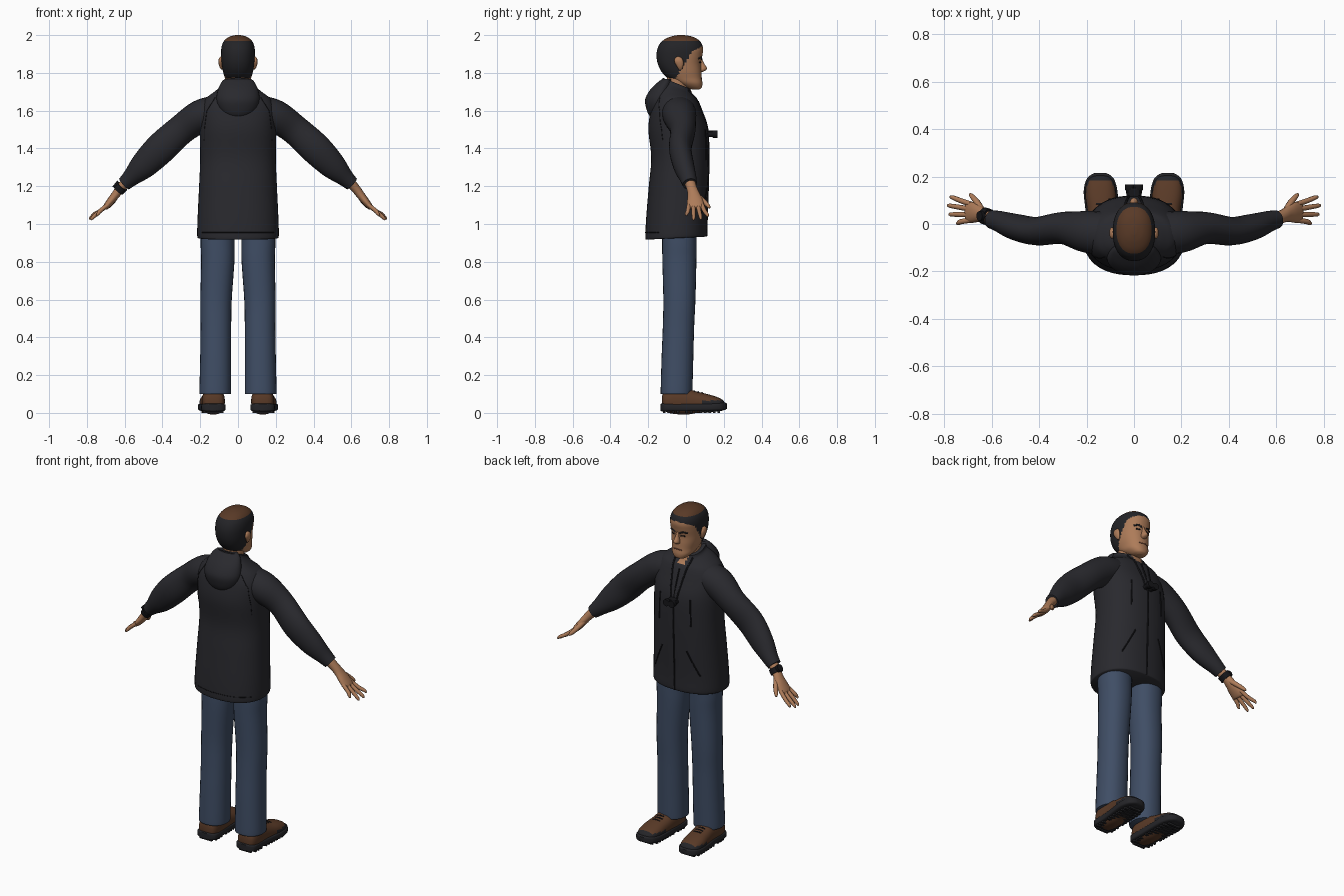
import bpy, bmesh, math
from mathutils import Vector
from mathutils.bvhtree import BVHTree

if "Cube" in bpy.data.objects:
    bpy.data.objects.remove(bpy.data.objects["Cube"])

X, Y, Z = Vector((1, 0, 0)), Vector((0, 1, 0)), Vector((0, 0, 1))


def material(name, rgb):
    m = bpy.data.materials.new(name)
    m.use_nodes = True
    m.diffuse_color = (*rgb, 1)
    m.node_tree.nodes["Principled BSDF"].inputs["Base Color"].default_value = (*rgb, 1)
    return m


JACKET = material("charcoal cloth", (.022, .022, .027))
SEAM = material("black trim", (.008, .008, .01))
JEANS = material("blue denim", (.05, .075, .13))
SKIN = material("skin", (.42, .2, .1))
HAIR = material("dark hair", (.017, .017, .02))
BROWN = material("brown leather", (.1, .042, .02))
RUBBER = material("black rubber", (.018, .018, .021))
LIP = material("lip brown", (.2, .07, .04))


def spline(rows, steps):
    """Smooth interpolation through the section rows."""
    rows = [list(r) + [0] * (6 - len(r)) for r in rows]
    out = []
    for i in range(len(rows) - 1):
        a, b, c, d = rows[max(i - 1, 0)], rows[i], rows[i + 1], rows[min(i + 2, len(rows) - 1)]
        for k in range(steps):
            t = k / steps
            out.append([q + .5 * t * (r - p + t * (2 * p - 5 * q + 4 * r - s + t * (3 * (q - r) + s - p)))
                        for p, q, r, s in zip(a, b, c, d)])
    return out + [rows[-1]]


def tube(bm, rows, axis=None, power=2, sides=24, steps=5):
    """Loft sections (x, y, z, radius u, radius v, tilt) into a closed skin."""
    rows = spline(rows, steps)
    mids = [Vector(r[:3]) for r in rows]
    rings = []
    for i, r in enumerate(rows):
        t = axis or (mids[min(i + 1, len(mids) - 1)] - mids[max(i - 1, 0)]).normalized()
        ref = Z if axis == Y else Y
        v = (ref - t * ref.dot(t)).normalized()
        u = v.cross(t)
        ring = []
        for k in range(sides):
            a = math.tau * k / sides
            c, s = math.cos(a), math.sin(a)
            c = math.copysign(abs(c) ** (2 / power), c)
            s = math.copysign(abs(s) ** (2 / power), s)
            ring.append(bm.verts.new(mids[i] + u * r[3] * c + v * r[4] * s + Z * r[5] * s * r[4]))
        rings.append(ring)
    for a, b in zip(rings, rings[1:]):
        for k in range(sides):
            j = (k + 1) % sides
            bm.faces.new((a[k], a[j], b[j], b[k]))
    bm.faces.new(rings[0])
    bm.faces.new(rings[-1])


def finish(name, bm, mats, rule=None, mirror=False):
    bmesh.ops.recalc_face_normals(bm, faces=bm.faces)
    if rule:
        for f in bm.faces:
            f.material_index = rule(f.calc_center_median())
    me = bpy.data.meshes.new(name)
    bm.to_mesh(me)
    bm.free()
    for m in mats:
        me.materials.append(m)
    me.shade_smooth()
    me.set_sharp_from_angle(angle=math.radians(50))
    ob = bpy.data.objects.new(name, me)
    bpy.context.collection.objects.link(ob)
    if mirror:
        ob.modifiers.new("Mirror", 'MIRROR').use_mirror_merge = False
    return ob


def loft(name, rows, mats, rule=None, mirror=False, **kw):
    bm = bmesh.new()
    tube(bm, rows, **kw)
    return finish(name, bm, mats, rule, mirror)


def piping(name, strokes, target, mat, radius, mirror=True, view=1):
    """Thin lines of (x, z) points laid onto the front or back of a part."""
    me = target.data
    tree = BVHTree.FromPolygons([v.co for v in me.vertices], [p.vertices[:] for p in me.polygons])
    cu = bpy.data.curves.new(name, 'CURVE')
    cu.dimensions, cu.bevel_depth, cu.bevel_resolution = '3D', radius, 1
    cu.materials.append(mat)
    for s in (1, -1) if mirror else (1,):
        for stroke in strokes:
            hits = []
            for a, b in zip(stroke, stroke[1:]):
                for k in range(9):
                    x, z = Vector(a).lerp(Vector(b), k / 8)
                    h = tree.ray_cast(Vector((s * x, view, z)), Y * -view)[0]
                    if h:
                        hits.append(h)
            if len(hits) < 2:
                continue
            sp = cu.splines.new('POLY')
            sp.points.add(len(hits) - 1)
            for p, h in zip(sp.points, hits):
                p.co = (*h, 1)
    bpy.context.collection.objects.link(bpy.data.objects.new(name, cu))


# Jacket body with collar and open neck
jacket = loft("jacket", [
    (0, -.052, .925, .21, .158, .05), (0, -.052, .94, .216, .163, .05), (0, -.05, 1.03, .214, .161),
    (0, -.04, 1.2, .206, .157), (0, -.032, 1.35, .2, .152), (0, -.042, 1.5, .203, .157),
    (0, -.052, 1.6, .2, .135), (0, -.055, 1.66, .175, .113), (0, -.055, 1.695, .13, .095, -.15),
    (0, -.05, 1.725, .088, .08, -.35), (0, -.05, 1.745, .08, .074, -.4)],
    [JACKET, SKIN], lambda c: int(c.y > 0 and abs(c.x) < (c.z - 1.645) * .5),
    axis=Z, power=2.3, sides=48)
loft("hood", [(0, -.155, 1.56, .03, .02), (0, -.15, 1.575, .07, .045), (0, -.148, 1.61, .1, .062),
              (0, -.143, 1.66, .114, .073), (0, -.13, 1.71, .106, .06), (0, -.11, 1.75, .088, .04),
              (0, -.1, 1.768, .07, .025)], [JACKET], axis=Z, sides=32)
loft("sleeves", [(.12, -.04, 1.6, .08, .09), (.2, -.033, 1.57, .086, .088), (.3, -.017, 1.5, .079, .068),
                 (.41, -.03, 1.4, .083, .06), (.5, -.012, 1.31, .071, .055), (.565, .01, 1.247, .048, .045),
                 (.603, .02, 1.212, .038, .038)], [JACKET], mirror=True)
piping("zip", [[(0, 1.65), (0, .935)]], jacket, SEAM, .005, mirror=False)
piping("pocket_openings", [[(.08, 1.19), (.15, 1.04)], [(.1, 1.5), (.105, 1.34)]], jacket, SEAM, .004)
piping("back_seams", [[(.12, 1.67), (.165, 1.6), (.178, 1.5), (.178, 1.44)]], jacket, SEAM, .002, view=-1)
piping("hem_seam", [[(0, .955), (.19, .955)]], jacket, SEAM, .002, view=-1)

# Head: hair, bald crown and skin coloured by region
def head_zone(c):
    if c.z > 1.968:
        return 2
    hair = c.z > 1.897 + .5 * max(c.y, 0) or (c.z > 1.765 and c.y < -.06 + (c.z - 1.76) * .6)
    return int(hair)


profile = [(1.712, .035, .07, .02), (1.722, .0, .083, .04), (1.745, -.05, .087, .06), (1.775, -.1, .083, .07),
           (1.81, -.132, .081, .08), (1.85, -.15, .079, .086), (1.89, -.156, .086, .089),
           (1.925, -.152, .091, .089), (1.955, -.138, .083, .082), (1.978, -.113, .062, .066),
           (1.993, -.078, .03, .042), (2, -.045, -.01, .012)]
head = loft("head", [(0, (a + b) / 2, z, w, (b - a) / 2) for z, a, b, w in profile],
            [SKIN, HAIR, BROWN], head_zone, axis=Z, power=2.25, sides=64, steps=7)
loft("neck", [(0, -.045, 1.67, .066, .062), (0, -.045, 1.74, .06, .058), (0, -.04, 1.81, .06, .06)],
     [SKIN], axis=Z)
loft("nose", [(0, .077, 1.878, .007, .006), (0, .083, 1.85, .01, .013), (0, .088, 1.825, .017, .023),
              (0, .084, 1.812, .016, .018), (0, .08, 1.805, .008, .006)], [SKIN], axis=Z, sides=16)
loft("ears", [(.086, -.03, 1.818, .004, .008), (.09, -.032, 1.835, .009, .017), (.093, -.038, 1.86, .011, .024),
              (.092, -.04, 1.878, .008, .018), (.088, -.04, 1.886, .004, .006)],
     [SKIN], mirror=True, axis=Z, sides=16)
piping("eyebrows", [[(.014, 1.872), (.034, 1.882), (.055, 1.875)]], head, HAIR, .005)
piping("eyes", [[(.02, 1.857), (.043, 1.857)]], head, SEAM, .004)
piping("mouth", [[(0, 1.774), (.028, 1.771)]], head, LIP, .003)

# Hands with fingers and thumb
bm = bmesh.new()
tube(bm, [(.58, .015, 1.235, .028, .03), (.625, .032, 1.185, .024, .028), (.65, .042, 1.152, .022, .034),
          (.675, .048, 1.12, .02, .043), (.7, .05, 1.09, .015, .043), (.708, .05, 1.081, .008, .036)], sides=16)
for off, tip_x, tip_z in ((-.034, .748, 1.043), (-.011, .778, 1.021), (.012, .784, 1.024), (.034, .774, 1.038)):
    y = .05 + off
    tube(bm, [(.688, y, 1.103, .011, .011), (.73, y + off * .3 + .004, 1.069, .011, .011),
              (tip_x - .008, y + off * .6 + .008, tip_z + .012, .009, .009),
              (tip_x, y + off * .65 + .008, tip_z, .004, .004)], sides=10, steps=3)
tube(bm, [(.64, .055, 1.155, .014, .014), (.662, .092, 1.122, .014, .013), (.683, .117, 1.096, .011, .01),
          (.692, .126, 1.085, .005, .005)], sides=10, steps=3)
finish("hands", bm, [SKIN], mirror=True)

# Wristwatch on one arm
bm = bmesh.new()
tube(bm, [(-.612, .028, 1.199, .031, .035), (-.632, .035, 1.176, .03, .035)], power=2.5, steps=2)
tube(bm, [(-.632, .034, 1.198, .021, .021), (-.652, .034, 1.214, .02, .02)], steps=1)
finish("wristwatch", bm, [SEAM])

# Jeans
loft("jeans", [(.107, -.035, 1.03, .09, .09), (.108, -.035, .9, .09, .091), (.107, -.035, .8, .088, .09),
               (.116, -.035, .6, .083, .085), (.117, -.04, .45, .081, .083), (.118, -.045, .3, .082, .084),
               (.12, -.05, .12, .084, .084), (.12, -.05, .1, .082, .082)],
     [JEANS], mirror=True, axis=Z, power=2.2, sides=28)

# Boots: leather upper with rubber toe cap, sole, treads and laces
loft("boot_uppers", [(.13, -.126, .06, .03, .03), (.13, -.115, .063, .05, .05), (.13, -.08, .063, .06, .066),
                     (.131, 0, .06, .06, .069), (.135, .06, .056, .062, .056), (.14, .12, .05, .065, .048),
                     (.142, .17, .045, .059, .037), (.142, .197, .04, .042, .026), (.142, .206, .04, .02, .01)],
     [BROWN, RUBBER], lambda c: int(c.y > .183 or (c.y > .09 and c.z < .066)),
     mirror=True, axis=Y, power=2.4, sides=32)
loft("boot_soles", [(.13, -.134, .029, .025, .018), (.13, -.125, .029, .05, .021), (.13, -.1, .029, .064, .021),
                    (.131, -.02, .029, .064, .021), (.137, .08, .03, .07, .021), (.141, .14, .031, .071, .021),
                    (.142, .185, .033, .06, .021), (.142, .207, .035, .04, .019), (.142, .216, .036, .02, .014)],
     [RUBBER], mirror=True, axis=Y, power=5, sides=32)
bm = bmesh.new()
for i in range(13):
    y = -.115 + i * .024
    if abs(y + .02) < .015:
        continue
    made = bmesh.ops.create_cube(bm, size=1)["verts"]
    width = .11 if abs(y - .03) < .14 else .08
    bmesh.ops.scale(bm, verts=made, vec=(width, .013, .016))
    bmesh.ops.translate(bm, verts=made, vec=(.134 + .03 * y, y, .008))
finish("boot_treads", bm, [RUBBER], mirror=True)
bm = bmesh.new()
for y, z in ((.045, .116), (.065, .111), (.085, .106)):
    tube(bm, [(.112, y, z - .004, .004, .004), (.136, y, z, .004, .004), (.16, y, z - .004, .004, .004)],
         sides=8, steps=2)
finish("boot_laces", bm, [SEAM], mirror=True)

# Binoculars hanging from a neck strap
bm = bmesh.new()
for s in (1, -1):
    tube(bm, [(s * .018, .105, 1.475, .014, .014), (s * .018, .14, 1.475, .015, .015),
              (s * .018, .145, 1.475, .02, .02), (s * .018, .166, 1.475, .02, .02)], axis=Y, sides=16, steps=1)
tube(bm, [(0, .11, 1.482, .025, .012), (0, .152, 1.482, .025, .012)], axis=Y, power=5, steps=1)
finish("binoculars", bm, [SEAM])
piping("neck_strap", [[(.055, 1.71), (.04, 1.62), (.02, 1.49)]], jacket, SEAM, .005)
